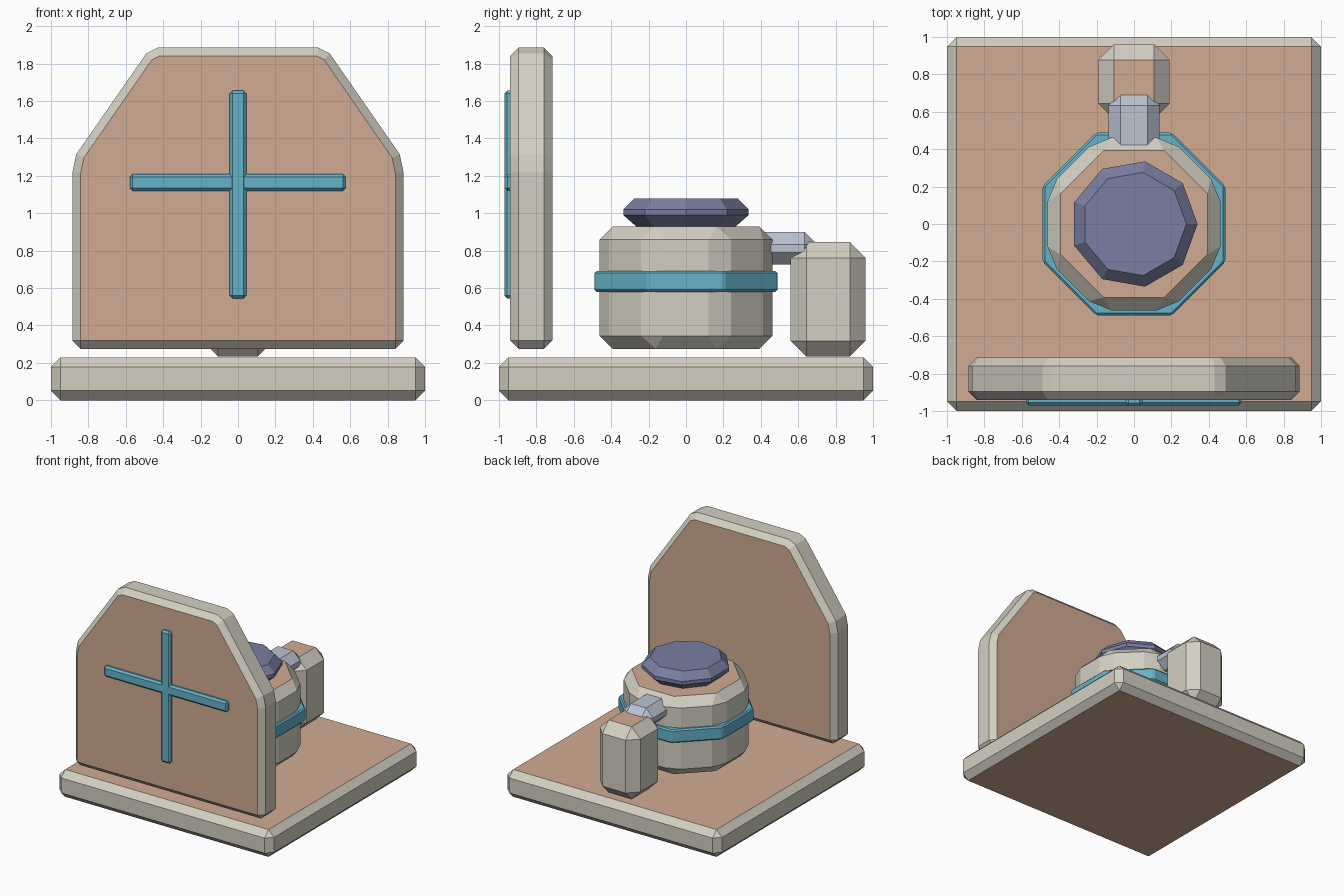
import bpy, bmesh, math
from mathutils import Vector

if "Cube" in bpy.data.objects:
    bpy.data.objects.remove(bpy.data.objects["Cube"])


def srgb(r, g, b):
    f = lambda c: c / 12.92 if c <= 0.04045 else ((c + 0.055) / 1.055) ** 2.4
    return (f(r / 255), f(g / 255), f(b / 255), 1.0)


def material(name, rgb):
    m = bpy.data.materials.new(name)
    m.diffuse_color = srgb(*rgb)
    m.use_nodes = True
    m.node_tree.nodes["Principled BSDF"].inputs["Base Color"].default_value = m.diffuse_color
    return m


stone = material("pale_stone", (211, 207, 194))
clay = material("clay_tan", (209, 171, 147))
teal = material("teal", (101, 179, 202))
violet = material("dusky_violet", (122, 126, 161))
steel = material("pale_steel", (189, 195, 211))


def prism(name, points, axis, lo, hi, bevel, mats, min_angle=40):
    """Extrude an outline along axis (y or z), chamfer its sharp edges, colour the caps."""
    bm = bmesh.new()
    place = (lambda a, b, h: (a, h, b)) if axis == 1 else (lambda a, b, h: (a, b, h))
    rings = [[bm.verts.new(place(a, b, h)) for a, b in points] for h in (lo, hi)]
    n = len(points)
    bm.faces.new(rings[0])
    bm.faces.new(rings[1])
    for i in range(n):
        j = (i + 1) % n
        bm.faces.new((rings[0][i], rings[0][j], rings[1][j], rings[1][i]))
    bmesh.ops.recalc_face_normals(bm, faces=bm.faces)
    sharp = [e for e in bm.edges if e.calc_face_angle() > math.radians(min_angle)]
    bmesh.ops.bevel(bm, geom=sharp, offset=bevel, offset_type='OFFSET',
                    segments=1, profile=0.5, affect='EDGES', clamp_overlap=True)
    bmesh.ops.recalc_face_normals(bm, faces=bm.faces)
    bm.normal_update()
    if len(mats) > 1:
        for f in bm.faces:
            f.material_index = 1 if abs(f.normal[axis]) > 0.99 else 0
    return finish(name, bm, mats)


def finish(name, bm, mats):
    mesh = bpy.data.meshes.new(name)
    bm.to_mesh(mesh)
    bm.free()
    for m in mats:
        mesh.materials.append(m)
    obj = bpy.data.objects.new(name, mesh)
    bpy.context.collection.objects.link(obj)
    return obj


def rect(x0, x1, y0, y1):
    return [(x0, y0), (x1, y0), (x1, y1), (x0, y1)]


def octagon(apothem):
    r = apothem / math.cos(math.pi / 8)
    return [(r * math.cos(math.pi * (k + 0.5) / 4), r * math.sin(math.pi * (k + 0.5) / 4))
            for k in range(8)]


# Base slab
prism("base_slab", rect(-1, 1, -1, 1), 2, 0, 0.23, 0.052, [stone, clay])

# Upright front panel with clipped shoulders
half = [(0.885, 0.275), (0.885, 1.22), (0.865, 1.315), (0.49, 1.855), (0.43, 1.885)]
outline = half + [(-x, z) for x, z in reversed(half)]
prism("front_panel", outline, 1, -0.94, -0.715, 0.044, [stone, clay])

# Raised cross on the panel
prism("cross_bar", rect(-0.578, 0.576, 1.12, 1.21), 1, -0.97, -0.92, 0.015, [teal])
prism("cross_post", rect(-0.045, 0.045, 0.545, 1.655), 1, -0.971, -0.92, 0.015, [teal])

# Octagonal vessel and its band
prism("vessel_body", octagon(0.462), 2, 0.275, 0.93, 0.07, [stone, clay])
prism("vessel_band", octagon(0.488), 2, 0.58, 0.692, 0.011, [teal])

# Nine-sided lid
bm = bmesh.new()
rings = [[bm.verts.new((r * math.cos(math.tau * k / 9), r * math.sin(math.tau * k / 9), z))
          for k in range(9)]
         for r, z in ((0.265, 0.925), (0.34, 0.99), (0.34, 1.02), (0.28, 1.08))]
bm.faces.new(rings[0])
bm.faces.new(rings[-1])
for low, high in zip(rings, rings[1:]):
    for k in range(9):
        j = (k + 1) % 9
        bm.faces.new((low[k], low[j], high[j], high[k]))
bmesh.ops.recalc_face_normals(bm, faces=bm.faces)
finish("lid", bm, [violet])

# Rear post and the connector joining it to the vessel
prism("rear_post", rect(-0.19, 0.19, 0.56, 0.96), 2, 0.235, 0.845, 0.083, [stone, clay])
prism("connector", rect(-0.137, 0.137, 0.33, 0.70), 2, 0.725, 0.90, 0.066, [steel])
